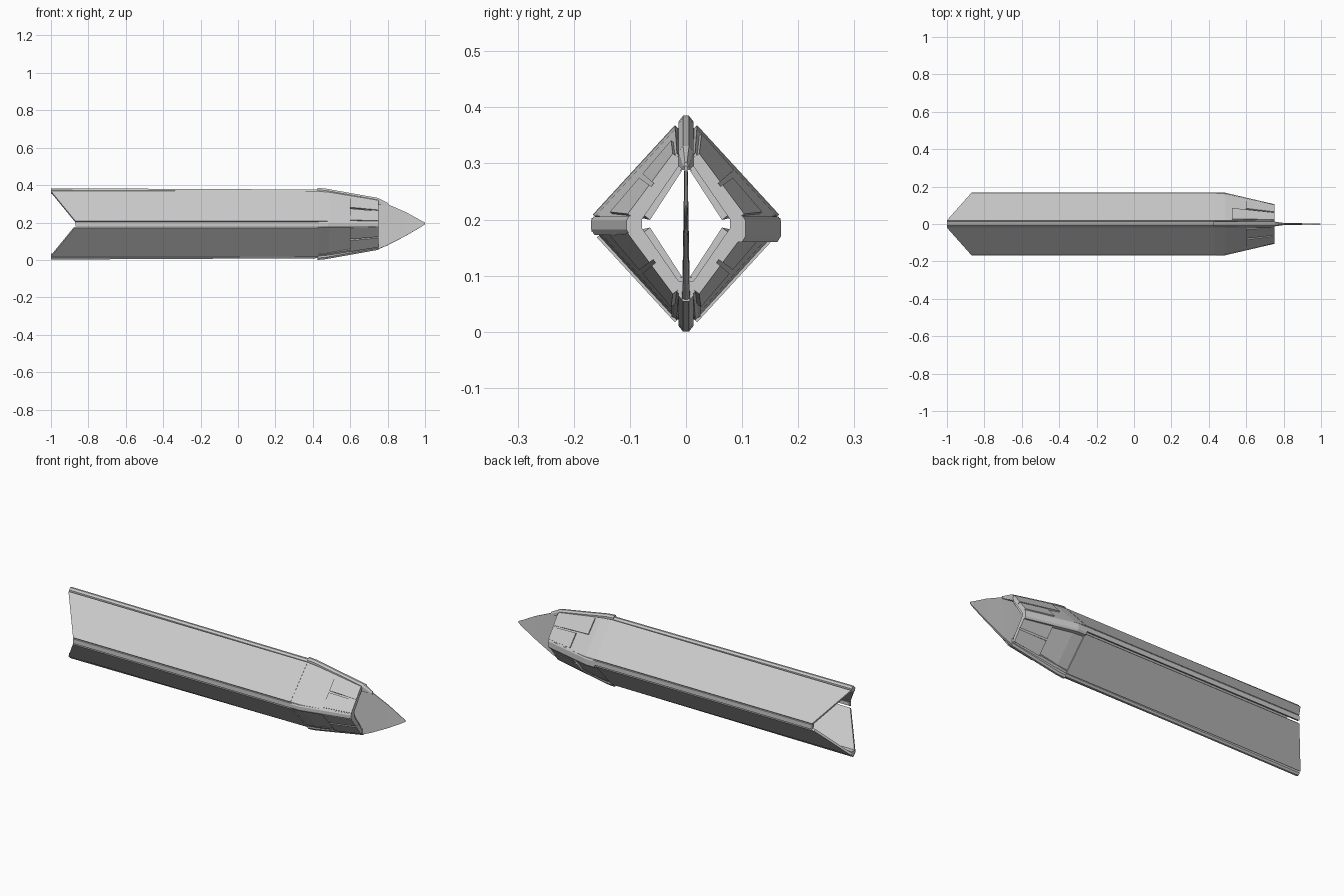
import bpy, bmesh
from mathutils import Vector

if "Cube" in bpy.data.objects:
    bpy.data.objects.remove(bpy.data.objects["Cube"])

MID = 0.1925  # height of the horizontal symmetry plane


def make(name, rings):
    """Loft a closed solid through rings of 3D points."""
    bm = bmesh.new()
    vs = [[bm.verts.new(p) for p in r] for r in rings]
    n = len(rings[0])
    for a, b in zip(vs, vs[1:]):
        for i in range(n):
            j = (i + 1) % n
            bm.faces.new((a[i], a[j], b[j], b[i]))
    bm.faces.new(vs[0][::-1])
    bm.faces.new(vs[-1])
    bmesh.ops.recalc_face_normals(bm, faces=bm.faces)
    me = bpy.data.meshes.new(name)
    bm.to_mesh(me)
    bm.free()
    ob = bpy.data.objects.new(name, me)
    bpy.context.collection.objects.link(ob)
    return ob


def flip(p, sy, up):
    return (p[0], p[1] * sy, p[2] if up else 2 * MID - p[2])


# Hull outline: x, upper edge (y, z), side edge (y, z)
HULL = [(-1.0, 0.020, 0.368, 0.166, 0.209), (0.43, 0.020, 0.368, 0.166, 0.209),
        (0.49, 0.020, 0.362, 0.162, 0.207), (0.75, 0.017, 0.320, 0.104, 0.203)]


def surf(x, s, d):
    """Point on the upper +y hull face: s runs ridge to side, d is depth inward."""
    for a, b in zip(HULL, HULL[1:]):
        if x <= b[0]:
            break
    t = (x - a[0]) / (b[0] - a[0])
    _, y0, z0, y1, z1 = [u + (v - u) * t for u, v in zip(a, b)]
    n = Vector((z0 - z1, y1 - y0)).normalized()
    y, z = y0 + (y1 - y0) * s - n.x * d, z0 + (z1 - z0) * s - n.y * d
    return (x, max(y, 0.008), max(z, MID + 0.005))


def patch(name, xs, s0, s1, outer, inner, sy, up, rear_cut=0.0):
    """Plate following the hull; xs stations, depths outer to inner (ends may differ)."""
    rings = []
    for k, x in enumerate(xs):
        c = rear_cut if k == 0 else 0
        di = inner[k] if isinstance(inner, tuple) else inner
        xa, xb = x + c * s0, x + c * s1
        ring = [surf(xa, s0, outer), surf(xb, s1, outer), surf(xb, s1, di), surf(xa, s0, di)]
        rings.append([flip(p, sy, up) for p in ring])
    return make(name, rings)


for up, v in ((True, "upper"), (False, "lower")):
    for sy, h in ((1, "back"), (-1, "front")):
        tag = v + "_" + h
        # long hull plate with slanted tail
        patch("hull_plate_" + tag, [-1.0, 0.43], 0, 1 if up else 0.95, 0, 0.012, sy, up, 0.13)
        # tapered nose plate, recessed behind the hull plate
        patch("nose_plate_" + tag, [0.428, 0.49, 0.752 - 0.004], 0, 1,
              0.001 if up else 0.005, (0.018, 0.024, 0.030), sy, up)
        # raised pads separated by grooves
        start = 0.525 if (up and sy > 0) else 0.60
        mid = 0.47
        patch("nose_pad_inner_" + tag, [start, 0.75], 0.04, mid, -0.004, 0.012, sy, up)
        patch("nose_pad_outer_" + tag, [0.60, 0.75], mid + 0.05, 0.96, -0.004, 0.012, sy, up)
        # thick inner liner around the mouth
        patch("mouth_liner_" + tag, [0.60, 0.74], 0.12, 0.85, 0.012, (0.030, 0.036), sy, up)


def spine_ring(x, top, bot, w=0.013):
    return [(x, -w, bot), (x, -w, top - 0.010), (x, -0.4 * w, top),
            (x, 0.4 * w, top), (x, w, top - 0.010), (x, w, bot)]


# ridge spines and their nose caps
for up, v in ((True, "upper"), (False, "lower")):
    body = [spine_ring(-1.0, 0.383, 0.352), spine_ring(0.44, 0.376, 0.345)]
    cap = [spine_ring(0.425, 0.385, 0.335), spine_ring(0.47, 0.381, 0.332),
           spine_ring(0.75, 0.331, 0.295)]
    if up:
        cap.append(spine_ring(0.805, 0.302, 0.288, 0.005))
    make("spine_" + v, [[flip(p, 1, up) for p in r] for r in body])
    make("spine_cap_" + v, [[flip(p, 1, up) for p in r] for r in cap])
    # joint webs tying the cap to both plates
    for sy in (1, -1):
        web = [[flip((x, a, b), sy, up) for a, b in
                ((0.006, z), (0.026, z - 0.008), (0.026, z - 0.030), (0.006, z - 0.030))]
               for x, z in ((0.43, 0.366), (0.49, 0.358), (0.74, 0.318))]
        make("cap_web_" + v, web)

for sy, h in ((1, "back"), (-1, "front")):
    # thin side rail below the slit
    rail = [[(x, sy * y, z) for y, z in
             ((0.150, 0.203), (0.168, 0.203), (0.168, 0.178), (0.150, 0.185))]
            for x in (-0.87, 0.44)]
    make("side_rail_" + h, rail)
    # heavy side cap narrowing towards the mouth
    low = 0.160 if sy > 0 else 0.172
    cap = [[(x, sy * yi, 0.203), (x, sy * (yo - 0.004), 0.205), (x, sy * yo, 0.198),
            (x, sy * yo, low + 0.01), (x, sy * (yo - 0.006), low), (x, sy * yi, low)]
           for x, yi, yo in ((0.43, 0.140, 0.169), (0.48, 0.135, 0.169), (0.75, 0.078, 0.106))]
    make("side_cap_" + h, cap)

# blade in the centre plane: x, lower z, upper z, half thickness
BLADE = [(0.66, 0.050, 0.305, 0.007), (0.745, 0.055, 0.303, 0.007),
         (0.80, 0.078, 0.298, 0.006), (0.90, 0.130, 0.254, 0.004),
         (0.98, 0.177, 0.210, 0.003), (1.0, 0.190, 0.200, 0.001)]
make("nose_blade", [[(x, -t, a + 0.006 * (b - a)), (x, 0, a), (x, t, a + 0.006 * (b - a)),
                     (x, 0.4 * t, b), (x, -0.4 * t, b)] for x, a, b, t in BLADE])
